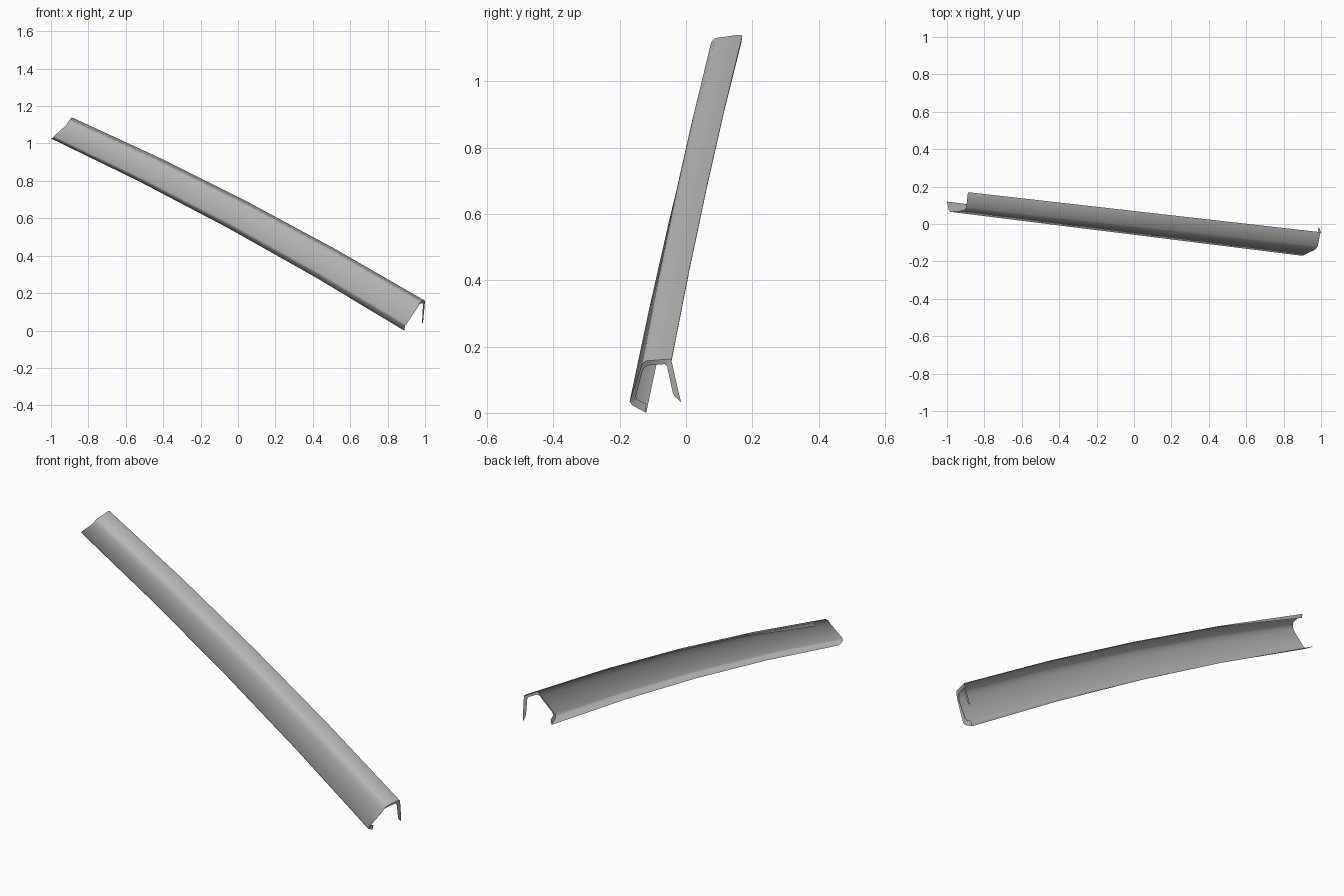
import bpy, bmesh
from mathutils import Vector

if "Cube" in bpy.data.objects:
    bpy.data.objects.remove(bpy.data.objects["Cube"])

# Cross-section of the channel at its high and low ends: lip, wall, rounded bend, top, rear hem (fades out)
HIGH = [(-1, .12, 1.027), (-.99, .074, 1.03), (-.982, .065, 1.04), (-.917, .072, 1.1),
        (-.906, .076, 1.118), (-.897, .088, 1.13), (-.889, .16, 1.14), (-.886, .17, 1.137), (-.886, .167, 1.117)]
LOW = [(.888, -.12, .0), (.892, -.162, .023), (.9, -.17, .034), (.962, -.14, .125),
       (.972, -.133, .147), (.982, -.12, .157), (.995, -.053, .162), (1, -.044, .158), (1, -.042, .154)]
BOW = .036
SEGMENTS = 4

# Mid-grey plastic
grey = bpy.data.materials.new("grey_plastic")
grey.diffuse_color = (.47, .47, .47, 1)
grey.use_nodes = True
grey.node_tree.nodes["Principled BSDF"].inputs["Base Color"].default_value = grey.diffuse_color


def make_sheet(name, rows, angle):
    """Skin a grid of faces over equal-length rows of points."""
    bm = bmesh.new()
    grid = [[bm.verts.new(p) for p in row] for row in rows]
    for r0, r1 in zip(grid, grid[1:]):
        for i in range(len(r0) - 1):
            bm.faces.new((r0[i], r0[i + 1], r1[i + 1], r1[i]))
    bmesh.ops.recalc_face_normals(bm, faces=bm.faces)
    mesh = bpy.data.meshes.new(name)
    bm.to_mesh(mesh)
    bm.free()
    mesh.materials.append(grey)
    obj = bpy.data.objects.new(name, mesh)
    bpy.context.collection.objects.link(obj)
    bpy.ops.object.select_all(action='DESELECT')
    obj.select_set(True)
    bpy.context.view_layer.objects.active = obj
    bpy.ops.object.shade_smooth_by_angle(angle=angle)
    return obj


# Bowed channel strip; the hem dies away after the first segment
rows = []
for k in range(SEGMENTS + 1):
    t = k / SEGMENTS
    lift = Vector((0, 0, 4 * BOW * t * (1 - t)))
    row = [Vector(a).lerp(Vector(b), t) + lift for a, b in zip(HIGH, LOW)]
    if k:
        row[-1] = row[-2] + Vector((0, 0, -.004))
    rows.append(row)
make_sheet("trim_channel", rows, 1.3)

# Turned-in rim on the low end, running on into the rear prong
outer = LOW[:8] + [(.99, -.02, .052), (.986, -.015, .032)]
inner = [(.894, -.12, .027), (.896, -.146, .04), (.904, -.151, .05), (.957, -.133, .12),
         (.964, -.127, .135), (.972, -.116, .143), (.986, -.064, .147), (.989, -.057, .14),
         (.985, -.04, .062), (.984, -.034, .05)]
make_sheet("end_rim_and_prong", [outer, inner], .7)
